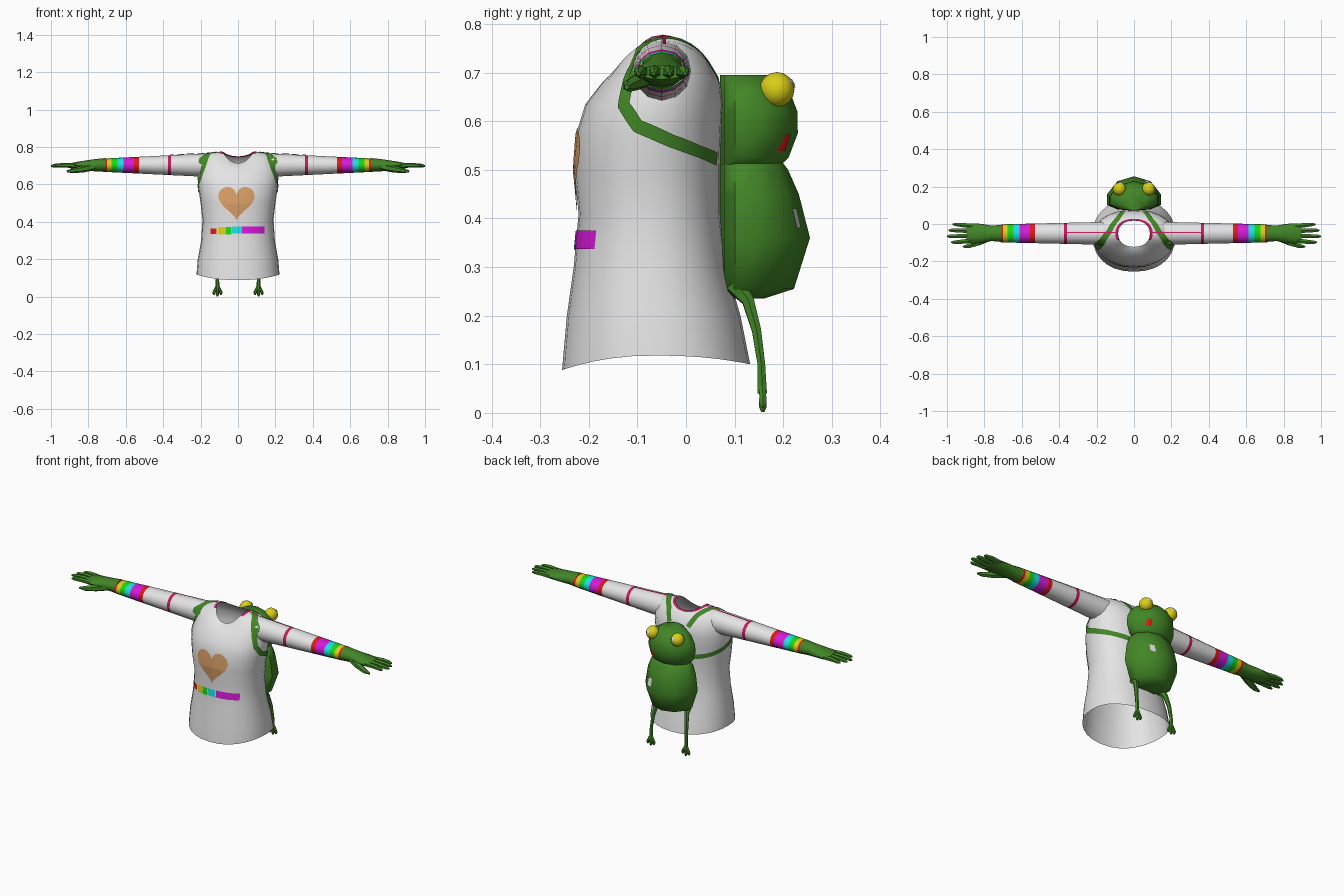
import bpy, bmesh, math
from mathutils import Vector as V
from mathutils.bvhtree import BVHTree

if "Cube" in bpy.data.objects:
    bpy.data.objects.remove(bpy.data.objects["Cube"])

MATS = {}
for name, col in {
    "shirt white": (.78, .78, .78), "frog green": (.055, .24, .02), "trim pink": (.55, .01, .12),
    "heart orange": (.72, .36, .14), "red": (.75, .01, .01), "yellow": (.70, .62, .01),
    "lime": (.01, .68, .01), "cyan": (.01, .75, .80), "magenta": (.68, .01, .70)}.items():
    m = bpy.data.materials.new(name)
    m.diffuse_color = (*col, 1)
    m.use_nodes = True
    m.node_tree.nodes["Principled BSDF"].inputs["Base Color"].default_value = m.diffuse_color
    MATS[name] = m


def make(name, verts, faces, mats, idx=None, angle=50):
    """Mesh object with outward normals and angle-limited smoothing."""
    me = bpy.data.meshes.new(name)
    me.from_pydata([tuple(v) for v in verts], [], faces)
    for m in mats:
        me.materials.append(MATS[m])
    if idx:
        me.polygons.foreach_set("material_index", idx)
    bm = bmesh.new()
    bm.from_mesh(me)
    bmesh.ops.recalc_face_normals(bm, faces=bm.faces)
    bm.to_mesh(me)
    bm.free()
    me.polygons.foreach_set("use_smooth", [True] * len(me.polygons))
    me.set_sharp_from_angle(angle=math.radians(angle))
    ob = bpy.data.objects.new(name, me)
    bpy.context.collection.objects.link(ob)
    return ob


def loft(name, rings, mats, rule=None, cap0=True, cap1=True, angle=50):
    """Skin closed rings; rule(segment, side) gives the material index."""
    n = len(rings[0])
    verts = [p for r in rings for p in r]
    faces, idx = [], []
    for i in range(len(rings) - 1):
        for k in range(n):
            j = (k + 1) % n
            faces.append((i*n + k, i*n + j, (i+1)*n + j, (i+1)*n + k))
            idx.append(rule(i, k) if rule else 0)
    if cap0:
        faces.append(tuple(range(n)))
        idx.append(0)
    if cap1:
        faces.append(tuple(range(len(verts) - n, len(verts))))
        idx.append(0)
    return make(name, verts, faces, mats, idx, angle)


def tube(name, pts, radii, mat, sides=6):
    pts = [V(p) for p in pts]
    rings = []
    for i, p in enumerate(pts):
        t = (pts[min(i+1, len(pts)-1)] - pts[max(i-1, 0)]).normalized()
        a = t.cross(V((0, 1, .01))).normalized()
        b = t.cross(a)
        rings.append([p + radii[i] * (a*math.cos(w) + b*math.sin(w))
                      for w in (2*math.pi*k/sides for k in range(sides))])
    return loft(name, rings, [mat])


def tree(*obs):
    verts, faces = [], []
    for o in obs:
        n = len(verts)
        verts += [v.co.copy() for v in o.data.vertices]
        faces += [tuple(n + i for i in p.vertices) for p in o.data.polygons]
    return BVHTree.FromPolygons(verts, faces)


def plate(name, bvh, centre, outline, mat, ydir):
    """Thin painted shape laid on a surface, cast along y."""
    rings = []
    for s in (1, .75, .5, .25, .02):
        ring = []
        for u, w in outline:
            x, z = centre[0] + u*s, centre[1] + w*s
            hit = bvh.ray_cast(V((x, -ydir, z)), V((0, ydir, 0)))[0]
            if hit is None:
                return
            ring.append(hit - V((0, ydir * .003, 0)))
        rings.append(ring)
    loft(name, rings, [mat], cap0=False)


def ribbon(name, bvh, path, width, mat, core):
    """Flat band following a path over a surface."""
    path, core = [V(p) for p in path], V(core)
    pts = [a.lerp(b, k/4) for a, b in zip(path, path[1:]) for k in range(4)] + [path[-1]]
    verts = []
    for i, p in enumerate(pts):
        t = pts[min(i+2, len(pts)-1)] - pts[max(i-2, 0)]
        side = t.cross(p - core).normalized() * width / 2
        for f in (-1, 0, 1):
            q = p + side * f
            d = (q - core).normalized()
            hit = bvh.ray_cast(q + d*.06, -d)[0] or q
            verts.append(hit + d*.004)
    faces = [(3*i+k, 3*i+k+1, 3*i+k+4, 3*i+k+3) for i in range(len(pts)-1) for k in (0, 1)]
    make(name, verts, faces, [mat])


# Shirt torso: half width, front y, back y, then side, front and back heights
N = 28
TORSO = [(.222, -.255, .132, .118, .088, .10), (.215, -.245, .112, .20, .20, .20),
         (.197, -.231, .083, .30, .30, .30), (.19, -.221, .07, .41, .41, .41),
         (.20, -.23, .07, .50, .50, .50), (.212, -.224, .073, .58, .58, .58),
         (.216, -.207, .076, .635, .635, .635), (.205, -.172, .07, .70, .68, .68),
         (.165, -.15, .048, .765, .70, .72), (.10, -.128, .028, .774, .713, .745),
         (.085, -.122, .018, .777, .714, .75)]
rings = []
for hx, yf, yb, zs, zf, zb in TORSO:
    ring = []
    for k in range(N):
        c, s = math.cos(2*math.pi*k/N), math.sin(2*math.pi*k/N)
        sq = lambda v: math.copysign(abs(v)**.9, v)
        ring.append((hx*sq(c), (yf+yb)/2 + (yb-yf)/2*sq(s), zs*c*c + (zb if s > 0 else zf)*s*s))
    rings.append(ring)
# Pink neck trim on the sides and back only
torso = loft("shirt_torso", rings, ["shirt white", "trim pink"], cap0=False, cap1=False,
             rule=lambda i, k: int(i == len(TORSO)-2 and math.sin(2*math.pi*(k+.5)/N) > -.45))

# Sleeves with pink cuff seam and rainbow bands
BANDS = [(.15, 0), (.22, 0), (.29, 0), (.357, 1), (.375, 0), (.45, 0), (.53, 2), (.555, 3),
         (.612, 4), (.645, 5), (.675, 6), (.70, 2), (.712, 0)]
SLEEVE_MATS = ["shirt white", "trim pink", "red", "magenta", "cyan", "lime", "yellow"]


def oval(x, ry, rz, cy, cz, n=12):
    return [(x, cy + ry*math.cos(2*math.pi*k/n), cz + rz*math.sin(2*math.pi*k/n)) for k in range(n)]


sleeves = []
for s, side in ((1, "right"), (-1, "left")):
    rings = [oval(s*x, .061 - (x-.16)*.023, .063 - (x-.16)*.049, -.05, .703) for x, _ in BANDS]
    sleeves.append(loft("sleeve_" + side, rings, SLEEVE_MATS, cap0=False, cap1=False,
                        rule=lambda i, k: BANDS[i][1]))
    # Hand: flattened palm, four fingers and a thumb
    palm = [(.708, .046, .037, .704), (.76, .041, .033, .703), (.81, .05, .028, .701),
            (.86, .054, .021, .70), (.895, .05, .014, .70)]
    loft("palm_" + side, [oval(s*x, ry, rz, -.05, cz) for x, ry, rz, cz in palm], ["frog green"])
    for i, tip in enumerate((.97, .992, 1.0, .978)):
        y, w = -.011 - .026*i, (1.5 - i) * .006
        tube(f"finger_{side}_{i+1}", [(s*.865, y, .70), (s*.92, y + w*.6, .703),
             (s*(tip-.015), y + w, .70), (s*tip, y + w, .698)], [.014, .013, .010, .004], "frog green")
    tube("thumb_" + side, [(s*.77, -.072, .695), (s*.83, -.098, .682), (s*.885, -.118, .673),
         (s*.915, -.122, .67)], [.02, .018, .013, .005], "frog green")

# Backpack straps and shoulder seams
skin = tree(torso, *sleeves)
STRAP = [(.06, .07, .69), (.09, .03, .75), (.13, -.04, .77), (.16, -.09, .745), (.188, -.12, .69),
         (.205, -.13, .635), (.215, -.10, .59), (.215, -.03, .56), (.18, .04, .535), (.09, .072, .52)]
for s, side in ((1, "right"), (-1, "left")):
    ribbon("strap_" + side, skin, [(s*x, y, z) for x, y, z in STRAP], .028, "frog green", (0, -.05, .55))
    ribbon("shoulder_seam_" + side, skin, [(s*.10, -.045, .77), (s*.20, -.045, .766),
           (s*.36, -.045, .756)], .007, "trim pink", (s*.22, -.045, .3))

# Chest heart and row of coloured patches
front = tree(torso)
heart = []
for k in range(40):
    t = 2*math.pi*k/40
    heart.append((.097*math.sin(t)**3, .0063*(13*math.cos(t) - 5*math.cos(2*t)
                  - 2*math.cos(3*t) - math.cos(4*t)) + .012))
plate("chest_heart", front, (-.008, .50), heart, "heart orange", 1)


def box(hw, hh, n=6):
    a = [(-hw + 2*hw*k/n, -hh) for k in range(n)] + [(hw, -hh), (hw, 0)]
    return a + [(-u, -w) for u, w in a]


for x0, x1, hh, col in ((-.147, -.115, .014, "red"), (-.106, -.07, .02, "yellow"),
                        (-.067, -.036, .02, "lime"), (-.032, .015, .019, "cyan"),
                        (.02, .142, .019, "magenta")):
    plate("chest_patch_" + col, front, ((x0+x1)/2, .357 - abs(x0)*.05), box((x1-x0)/2, hh), col, 1)

# Frog backpack: height, half width, back y
def frog_part(name, table):
    rings = []
    for z, hx, yb in table:
        rings.append([(hx*math.cos(a), .115 + (yb-.115 if math.sin(a) > 0.01 else .045)*math.sin(a), z)
                      for a in (math.pi*k/5 + math.pi/10 for k in range(10))])
    return loft(name, rings, ["frog green"], angle=60)


body = frog_part("backpack_body", [(.235, .05, .16), (.255, .115, .222), (.36, .152, .255),
                                   (.45, .14, .232), (.50, .122, .21), (.52, .10, .195)])
head = frog_part("backpack_head", [(.505, .10, .19), (.525, .122, .211), (.575, .138, .23),
                                   (.62, .134, .229), (.665, .11, .212), (.695, .06, .175)])
for s, side in ((1, "right"), (-1, "left")):
    # Bulging eyes with a pale glint
    bm = bmesh.new()
    bmesh.ops.create_uvsphere(bm, u_segments=12, v_segments=8, radius=.036)
    me = bpy.data.meshes.new("tmp")
    bm.to_mesh(me)
    bm.free()
    eye = make("eye_" + side, [v.co + V((s*.078, .187, .665)) for v in me.vertices],
               [tuple(p.vertices) for p in me.polygons], ["yellow"])
    bpy.data.meshes.remove(me)
    plate("eye_glint_" + side, tree(eye), (s*.078 + .008, .678), box(.009, .009, 2), "shirt white", -1)
    # Dangling legs with three-toed feet
    tube("leg_" + side, [(s*.085, .10, .265), (s*.095, .128, .23), (s*.105, .145, .17),
         (s*.11, .155, .10), (s*.11, .157, .04)], [.022, .014, .011, .009, .011], "frog green")
    for i in (-1, 0, 1):
        tube(f"toe_{side}_{i+2}", [(s*.11, .157, .058), (s*.11 + i*.013, .158, .035),
             (s*.11 + i*.019, .158, .012 + abs(i)*.008), (s*.11 + i*.019, .158, .002 + abs(i)*.008)],
             [.009, .008, .009, .004], "frog green")
# Tongue and belly patch on the right of the back
plate("tongue", tree(head), (.072, .556), box(.013, .017, 3), "red", -1)
plate("belly_patch", tree(body), (.07, .40), box(.014, .02, 3), "shirt white", -1)
